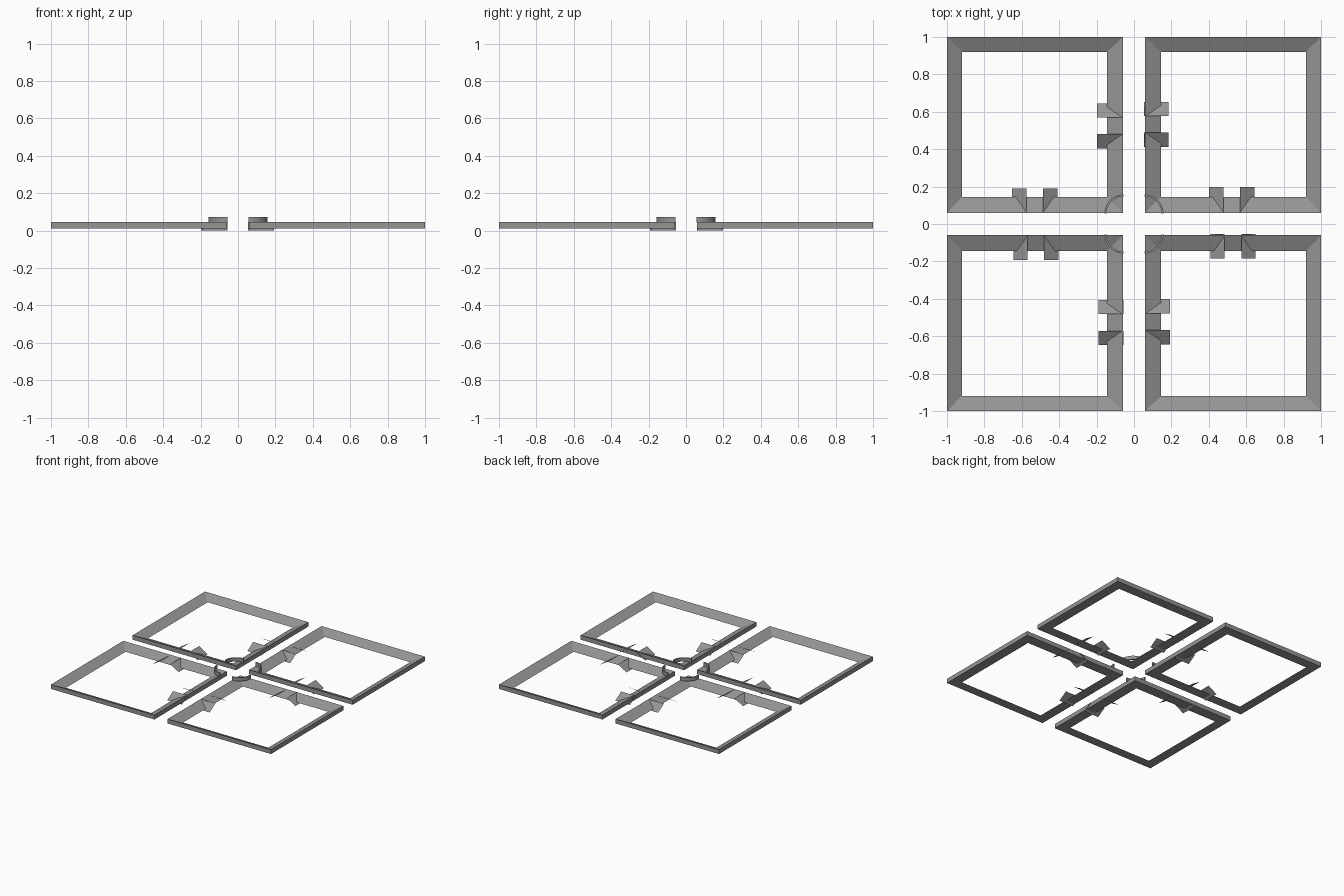
import bpy
import bmesh
from math import cos, sin, pi

if "Cube" in bpy.data.objects:
    bpy.data.objects.remove(bpy.data.objects["Cube"])

grey = bpy.data.materials.new("dark_grey")
grey.diffuse_color = (0.3, 0.3, 0.3, 1)
grey.use_nodes = True
grey.node_tree.nodes["Principled BSDF"].inputs["Base Color"].default_value = grey.diffuse_color


def add_mesh(name, verts, faces, face_up=False):
    me = bpy.data.meshes.new(name)
    me.from_pydata(verts, [], faces)
    me.materials.append(grey)
    ob = bpy.data.objects.new(name, me)
    bpy.context.collection.objects.link(ob)
    # make normals consistent and outward (open sheets face up)
    bm = bmesh.new()
    bm.from_mesh(me)
    bmesh.ops.recalc_face_normals(bm, faces=bm.faces)
    if face_up:
        bmesh.ops.reverse_faces(bm, faces=[f for f in bm.faces if f.normal.z < 0])
    bm.to_mesh(me)
    bm.free()
    return ob


LOW, HIGH = 0.011, 0.047      # kerb base and crest
NEAR, FAR, W = 0.06, 1.0, 0.08
NEAR_IN = 0.145               # inner edge beside the central roads


def kerb_frame(name, sx, sy):
    """Square kerb: upright outer wall, slope falling to the inside."""
    def ring(a, b, z):
        return [(sx * x, sy * y, z) for x, y in ((a, a), (b, a), (b, b), (a, b))]
    v = ring(NEAR, FAR, LOW) + ring(NEAR, FAR, HIGH) + ring(NEAR_IN, FAR - W, LOW)
    f = []
    for i in range(4):
        j = (i + 1) % 4
        for a, b in ((0, 4), (4, 8), (8, 0)):
            f.append((a + i, a + j, b + j, b + i))
    add_mesh(name, v, f)


def driveway_return(name, crest, foot, p0, p1, along_x):
    """Open sloping sheet falling away from the driveway opening."""
    v = []
    for p, q, z in ((p0, crest, 0.046), (p1, crest, 0.046), (p1, foot, 0), (p0, foot, 0)):
        v.append((p, q, z) if along_x else (q, p, z))
    add_mesh(name, v, [(0, 1, 2, 3)], True)


def corner_arc(name, sx, sy):
    """Thin curved barrier round the inner corner of a plot."""
    n, c = 10, 0.055
    v, f = [], []
    for i in range(n + 1):
        a = pi / 2 * i / n
        for r, z in ((0.093, 0.043), (0.103, 0.043), (0.103, 0.073), (0.093, 0.073)):
            v.append((sx * (c + r * cos(a)), sy * (c + r * sin(a)), z))
    for i in range(n):
        for k in range(4):
            m = (k + 1) % 4
            f.append((4 * i + k, 4 * i + m, 4 * i + 4 + m, 4 * i + 4 + k))
    f += [(0, 1, 2, 3), tuple(4 * n + k for k in range(4))]
    add_mesh(name, v, f)


# plot: sign x, sign y, then (near, far, offset) of returns on the bar
# that runs along x and on the bar that runs along y
plots = {
    "back_left": (-1, 1, (0.06, 0.19, 0.008), (0.065, 0.198, 0.002)),
    "back_right": (1, 1, (0.062, 0.198, 0.0), (0.053, 0.185, 0.01)),
    "front_right": (1, -1, (0.053, 0.185, 0.007), (0.06, 0.193, 0.0)),
    "front_left": (-1, -1, (0.06, 0.193, 0.002), (0.056, 0.19, 0.004)),
}
for plot, (sx, sy, bar_x, bar_y) in plots.items():
    kerb_frame(plot + "_kerb", sx, sy)
    corner_arc(plot + "_corner_barrier", sx, sy)
    for side, s, t, (near, far, off), along_x in (
            ("side", sx, sy, bar_x, False), ("end", sy, sx, bar_y, True)):
        for tag, crest, foot in (("inner", 0.478, 0.402), ("outer", 0.567, 0.643)):
            driveway_return(f"{plot}_{side}_return_{tag}", s * (crest + off),
                            s * (foot + off), t * near, t * far, along_x)
